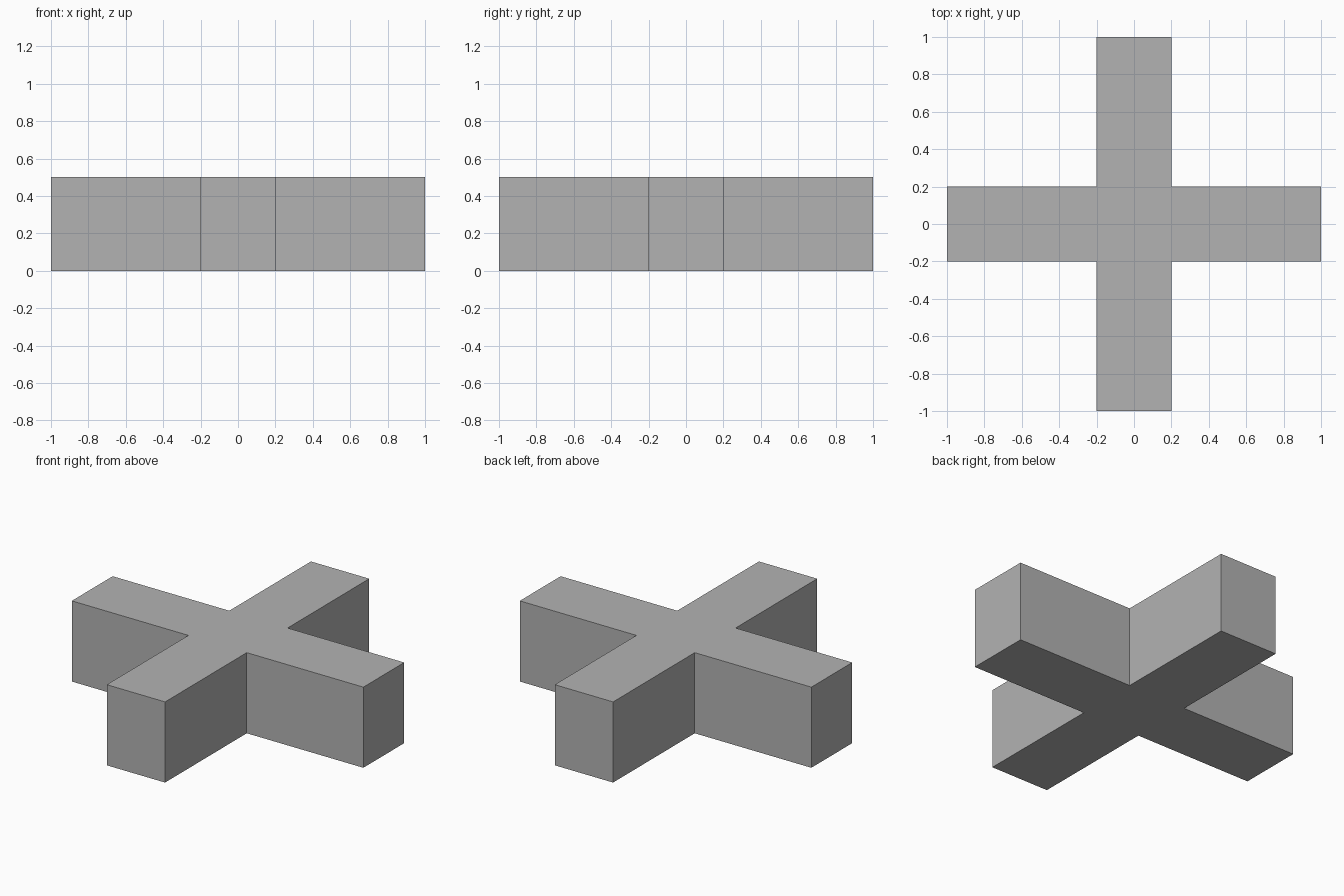
import bpy
import bmesh

HALF_LENGTH = 1.0
HALF_WIDTH = 0.2
HEIGHT = 0.5

cube = bpy.data.objects.get("Cube")
if cube:
    bpy.data.objects.remove(cube, do_unlink=True)

# Plain grey for the whole block
grey = bpy.data.materials.new("grey")
grey.use_nodes = True
colour = (0.45, 0.45, 0.45, 1.0)
grey.diffuse_color = colour
grey.node_tree.nodes["Principled BSDF"].inputs["Base Color"].default_value = colour

# Cross outline: one arm's three corners, turned a quarter at a time
outline = []
corners = [(HALF_LENGTH, -HALF_WIDTH), (HALF_LENGTH, HALF_WIDTH), (HALF_WIDTH, HALF_WIDTH)]
for _ in range(4):
    outline += corners
    corners = [(-y, x) for x, y in corners]

# Extrude the outline upward into one closed solid
bm = bmesh.new()
base = bm.faces.new([bm.verts.new((x, y, 0)) for x, y in outline])
result = bmesh.ops.extrude_face_region(bm, geom=[base], use_keep_orig=True)
top_verts = [g for g in result["geom"] if isinstance(g, bmesh.types.BMVert)]
bmesh.ops.translate(bm, verts=top_verts, vec=(0, 0, HEIGHT))
bmesh.ops.recalc_face_normals(bm, faces=bm.faces)

mesh = bpy.data.meshes.new("cross_block")
bm.to_mesh(mesh)
bm.free()
mesh.materials.append(grey)
block = bpy.data.objects.new("cross_block", mesh)
bpy.context.collection.objects.link(block)
